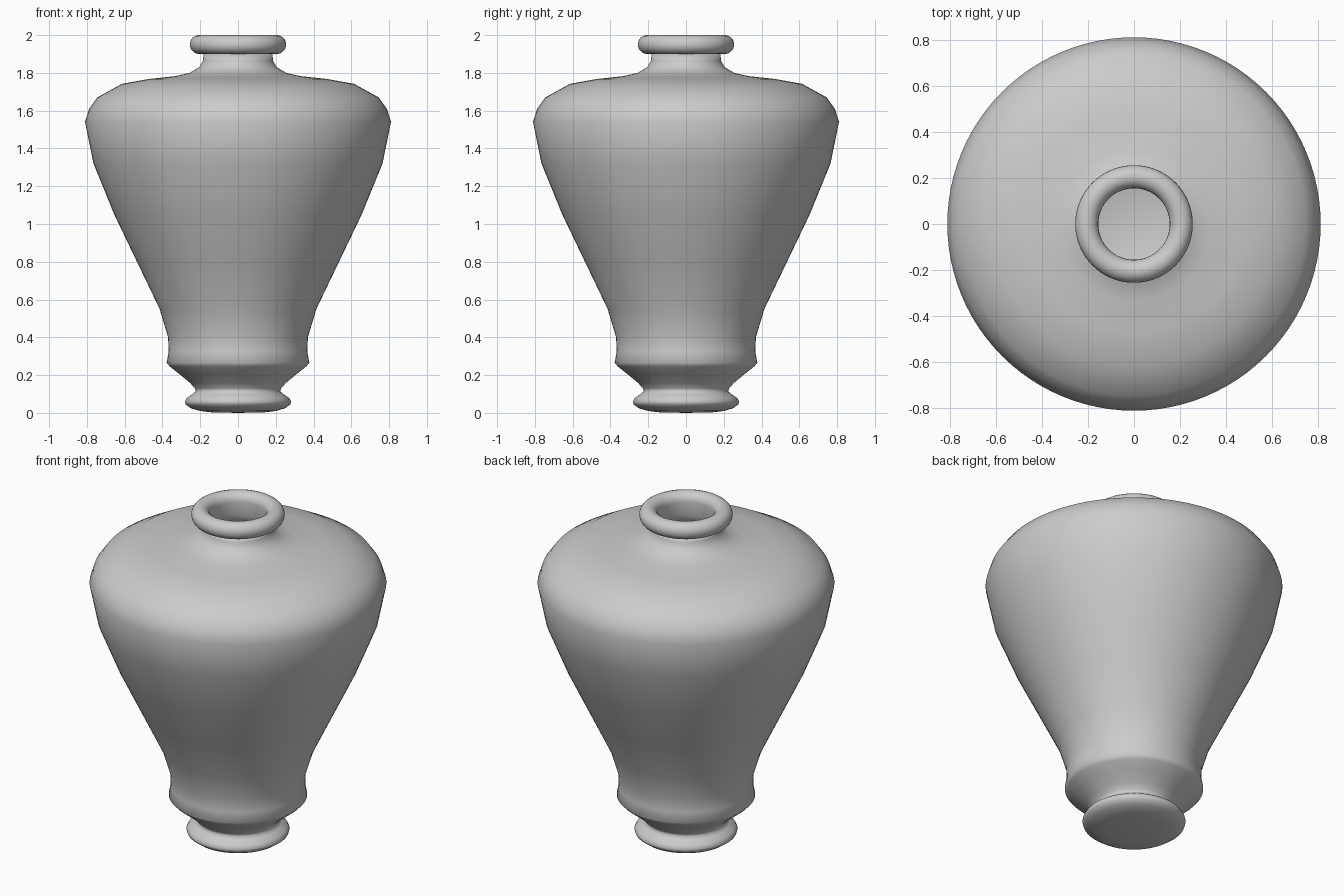
import bpy, bmesh, math

SEGMENTS = 96


def lathe(name, profile):
    """Spin an (r, z) profile around the z axis into a smooth-shaded object."""
    bm = bmesh.new()
    verts = [bm.verts.new((r, 0, z)) for r, z in profile]
    edges = [bm.edges.new(pair) for pair in zip(verts, verts[1:])]
    bmesh.ops.spin(bm, geom=verts + edges, cent=(0, 0, 0), axis=(0, 0, 1),
                   angle=math.tau, steps=SEGMENTS, use_duplicate=False)
    bmesh.ops.remove_doubles(bm, verts=bm.verts, dist=0.0002)
    bmesh.ops.recalc_face_normals(bm, faces=bm.faces)
    mesh = bpy.data.meshes.new(name)
    bm.to_mesh(mesh)
    bm.free()
    mesh.shade_smooth()
    obj = bpy.data.objects.new(name, mesh)
    bpy.context.collection.objects.link(obj)
    return obj


# Rounded foot, flared base, tapering body, broad shoulder and short neck
outside = [
    (0, 0.0), (0.14, 0.003), (0.20, 0.01), (0.25, 0.025), (0.277, 0.045),
    (0.281, 0.06), (0.27, 0.08), (0.24, 0.10), (0.223, 0.115), (0.228, 0.13),
    (0.255, 0.16), (0.31, 0.205), (0.36, 0.245), (0.378, 0.265),
    (0.367, 0.325), (0.37, 0.40), (0.415, 0.55), (0.53, 0.79), (0.655, 1.05),
    (0.765, 1.32), (0.81, 1.54), (0.788, 1.61), (0.745, 1.67), (0.615, 1.742),
    (0.47, 1.768), (0.33, 1.783), (0.255, 1.80), (0.205, 1.83),
    (0.185, 1.865), (0.182, 1.91),
]

# Rolled lip: most of a circle from the outer neck round to the inner neck
lip = []
for i in range(19):
    a = math.radians(-120 + i * 300 / 18)
    lip.append((0.205 + 0.05 * math.cos(a), 1.95 + 0.05 * math.sin(a)))

# Hollow interior down to a flat floor
inside = [
    (0.157, 1.87), (0.18, 1.81), (0.24, 1.77), (0.33, 1.75), (0.59, 1.705),
    (0.72, 1.64), (0.77, 1.54), (0.73, 1.33), (0.62, 1.06), (0.38, 0.56),
    (0.33, 0.40), (0.33, 0.28), (0.24, 0.22), (0, 0.22),
]

lathe("vase", outside + lip + inside)
